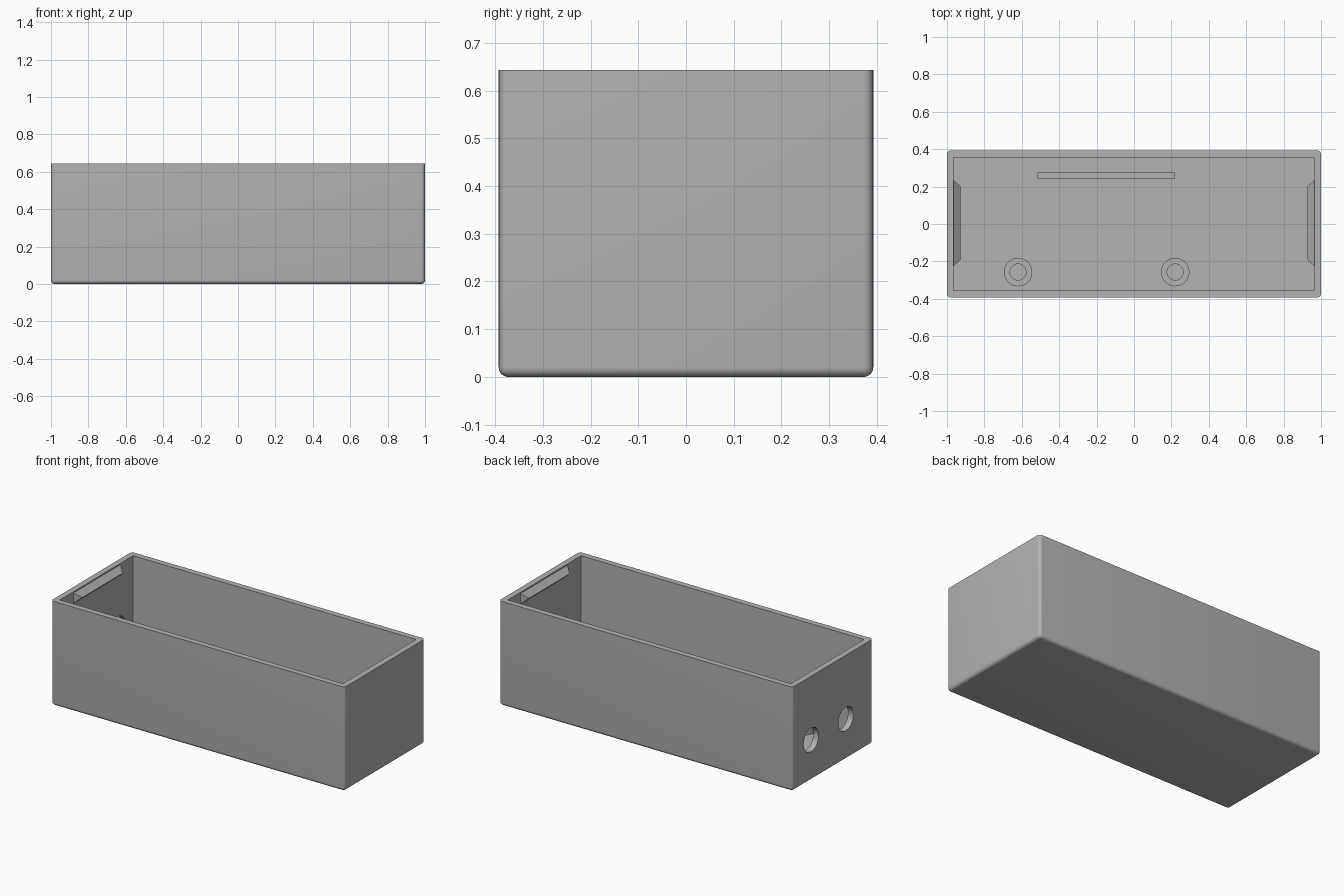
import bpy, bmesh, math
from mathutils import Matrix, Vector

if "Cube" in bpy.data.objects:
    bpy.data.objects.remove(bpy.data.objects["Cube"], do_unlink=True)

LENGTH, DEPTH, HEIGHT = 2.0, 0.785, 0.643
WALL, RADIUS = 0.036, 0.02
FLOOR = 0.035
SUPPORT_TOP = 0.15

grey = bpy.data.materials.new("grey plastic")
grey.use_nodes = True
colour = (0.45, 0.45, 0.45, 1)
grey.diffuse_color = colour
grey.node_tree.nodes["Principled BSDF"].inputs["Base Color"].default_value = colour


def finish(name, bm):
    bmesh.ops.recalc_face_normals(bm, faces=bm.faces)
    mesh = bpy.data.meshes.new(name)
    bm.to_mesh(mesh)
    bm.free()
    mesh.materials.append(grey)
    obj = bpy.data.objects.new(name, mesh)
    bpy.context.collection.objects.link(obj)
    return obj


def box(name, low, high, radius=0):
    low, high = Vector(low), Vector(high)
    bm = bmesh.new()
    place = Matrix.Translation((low + high) / 2) @ Matrix.Diagonal((*(high - low), 1))
    bmesh.ops.create_cube(bm, size=1, matrix=place)
    if radius:
        # Round everything except the top rim
        edges = [e for e in bm.edges if min(v.co.z for v in e.verts) < high.z - 0.001]
        bmesh.ops.bevel(bm, geom=edges, offset=radius, segments=6,
                        profile=0.5, affect='EDGES')
    return finish(name, bm)


def cylinder(name, centre, radius, length, sideways=False):
    bm = bmesh.new()
    turn = Matrix.Rotation(math.pi / 2, 4, 'Y') if sideways else Matrix()
    bmesh.ops.create_cone(bm, cap_ends=True, segments=48, radius1=radius, radius2=radius,
                          depth=length, matrix=Matrix.Translation(centre) @ turn)
    return finish(name, bm)


def smooth(obj):
    bpy.ops.object.select_all(action='DESELECT')
    obj.select_set(True)
    bpy.context.view_layer.objects.active = obj
    bpy.ops.object.shade_smooth_by_angle(angle=math.radians(35))


def cut(obj, cutter):
    mod = obj.modifiers.new("cut", 'BOOLEAN')
    mod.operation, mod.solver, mod.object = 'DIFFERENCE', 'EXACT', cutter
    bpy.context.view_layer.objects.active = obj
    bpy.ops.object.modifier_apply(modifier=mod.name)
    bpy.data.objects.remove(cutter, do_unlink=True)


# Open-topped case with rounded outer edges
hx, hy = LENGTH / 2, DEPTH / 2
case = box("case", (-hx, -hy, 0), (hx, hy, HEIGHT), RADIUS)
cut(case, box("cavity", (-hx + WALL, -hy + WALL, FLOOR), (hx - WALL, hy - WALL, 1)))

# Two round ports in the right end wall
for y in (0.21, -0.127):
    cut(case, cylinder("port_cutter", (-hx, y, 0.25), 0.073, 0.2, sideways=True))
smooth(case)

# Tapered snap ridges just below the rim of both end walls
for name, side in (("left_snap_ridge", 1), ("right_snap_ridge", -1)):
    bm = bmesh.new()
    wall_x, tip_x = side * (hx - WALL), side * (hx - WALL - 0.036)
    corners = [bm.verts.new((wall_x, y, z))
               for y, z in ((-0.225, 0.57), (0.235, 0.57), (0.235, 0.635), (-0.225, 0.635))]
    tips = [bm.verts.new((tip_x, y, 0.603)) for y in (-0.192, 0.202)]
    a, b, c, d = corners
    for face in ((a, b, c, d), (a, b, tips[1], tips[0]), (d, c, tips[1], tips[0]),
                 (a, d, tips[0]), (b, c, tips[1])):
        bm.faces.new(face)
    finish(name, bm)

# Support rail along the back of the floor
box("support_rail", (-0.515, 0.24, FLOOR - 0.005), (0.22, 0.275, SUPPORT_TOP))

# Hollow screw posts near the front
for name, x in (("right_screw_post", -0.62), ("left_screw_post", 0.22)):
    tall = SUPPORT_TOP - FLOOR
    centre = (x, -0.257, FLOOR + tall / 2)
    post = cylinder(name, centre, 0.076, tall)
    cut(post, cylinder("bore_cutter", centre, 0.043, tall + 0.1))
    smooth(post)
